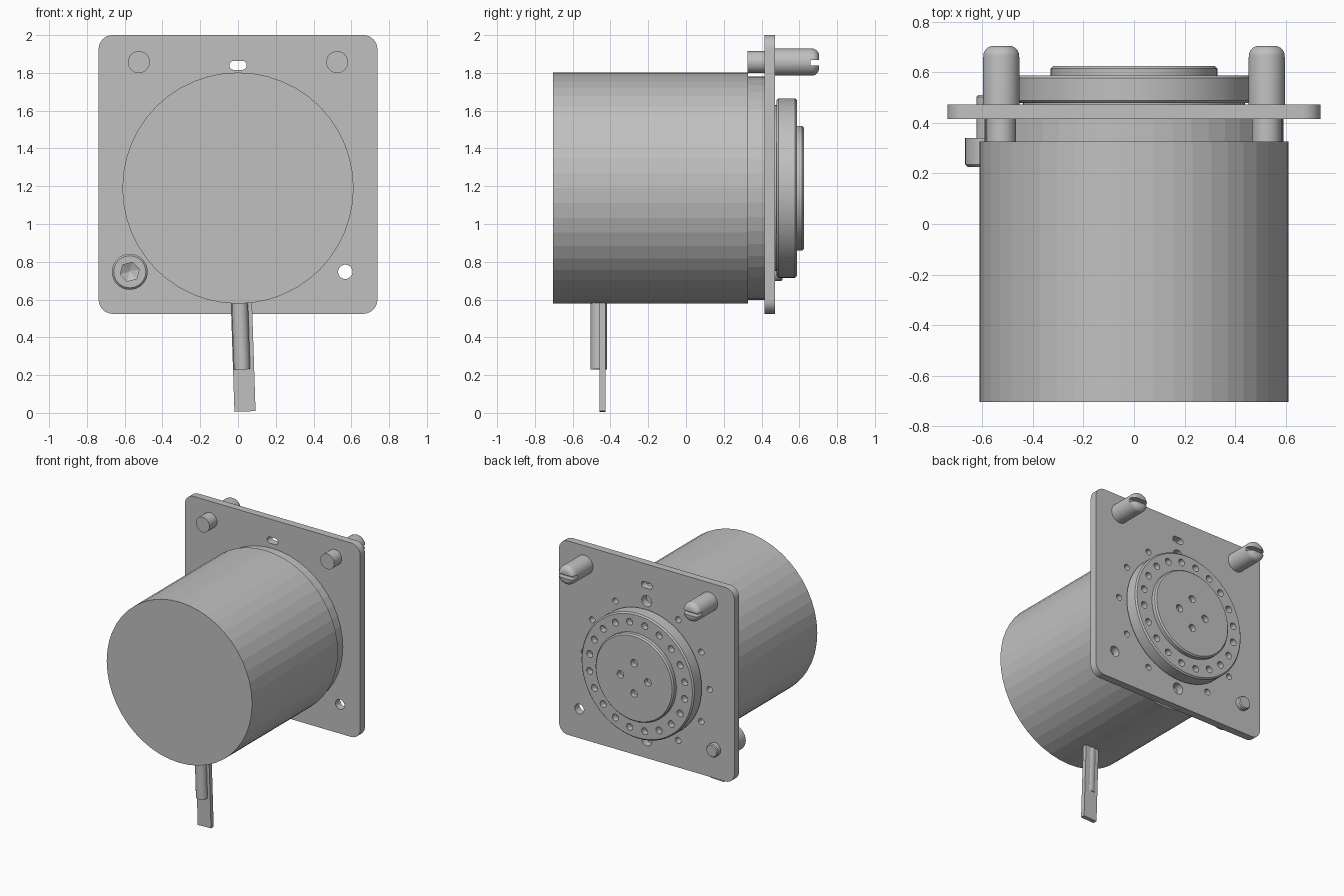
import bpy, bmesh, math
from mathutils import Matrix, Vector

cube = bpy.data.objects.get("Cube")
if cube:
    bpy.data.objects.remove(cube, do_unlink=True)

GREY = (0.53, 0.53, 0.53, 1)
metal = bpy.data.materials.new("plain grey metal")
metal.use_nodes = True
metal.diffuse_color = GREY
metal.node_tree.nodes["Principled BSDF"].inputs["Base Color"].default_value = GREY

AXIS = 1.19  # height of the motor axis


def add_lathe(bm, pts, cx, cz, n, turn=0.0):
    """Revolve (radius, y) points around a line along y."""
    rings = []
    for r, y in pts:
        rings.append([bm.verts.new((cx + r * math.cos(turn + math.tau * i / n), y,
                                    cz + r * math.sin(turn + math.tau * i / n))) for i in range(n)])
    for a, b in zip(rings, rings[1:]):
        for i in range(n):
            j = (i + 1) % n
            bm.faces.new((a[i], a[j], b[j], b[i]))
    bm.faces.new(rings[0])
    bm.faces.new(rings[-1])


def finish(bm, name, smooth=True):
    bmesh.ops.recalc_face_normals(bm, faces=bm.faces)
    mesh = bpy.data.meshes.new(name)
    bm.to_mesh(mesh)
    bm.free()
    obj = bpy.data.objects.new(name, mesh)
    bpy.context.collection.objects.link(obj)
    mesh.materials.append(metal)
    if smooth:
        shade(obj)
    return obj


def select(obj):
    bpy.ops.object.select_all(action='DESELECT')
    obj.select_set(True)
    bpy.context.view_layer.objects.active = obj


def shade(obj):
    select(obj)
    bpy.ops.object.shade_smooth_by_angle(angle=math.radians(32))


def lathe(name, pts, cx=0, cz=AXIS, n=48, smooth=True, turn=0.0):
    bm = bmesh.new()
    add_lathe(bm, pts, cx, cz, n, turn)
    return finish(bm, name, smooth)


def cut(obj, bm):
    """Subtract the cutter mesh and remove it."""
    cutter = finish(bm, "cutter", False)
    cutter.hide_render = True
    mod = obj.modifiers.new("cut", 'BOOLEAN')
    mod.operation, mod.solver, mod.object = 'DIFFERENCE', 'EXACT', cutter
    select(obj)
    bpy.ops.object.modifier_apply(modifier=mod.name)
    bpy.data.objects.remove(cutter, do_unlink=True)
    shade(obj)


def ring(bm, count, radius, hole, y0, y1, start=0.0):
    for i in range(count):
        a = start + math.tau * i / count
        add_lathe(bm, [(hole, y0), (hole, y1)], radius * math.cos(a),
                  AXIS + radius * math.sin(a), 16)


def box(bm, centre, size, turn=None):
    m = Matrix.Translation(centre) @ (turn or Matrix()) @ Matrix.Diagonal((*size, 1))
    bmesh.ops.create_cube(bm, size=1, matrix=m)


# Motor body and the collar behind it
lathe("motor_body", [(.612, -.705), (.612, .327)], smooth=False)
lathe("body_collar", [(.592, .32), (.592, .415)], smooth=False)

# Square mounting plate with rounded corners
HALF, CORNER, MID, FRONT, BACK = .738, .075, 1.2625, .415, .472
bm = bmesh.new()
outline = []
for q in range(4):
    mid = math.radians(45 + 90 * q)
    sx, sz = math.copysign(1, math.cos(mid)), math.copysign(1, math.sin(mid))
    for k in range(9):
        a = math.pi / 2 * (q + k / 8)
        outline.append(bm.verts.new((sx * (HALF - CORNER) + CORNER * math.cos(a), FRONT,
                                     MID + sz * (HALF - CORNER) + CORNER * math.sin(a))))
face = bm.faces.new(outline)
made = bmesh.ops.extrude_face_region(bm, geom=[face])
bmesh.ops.translate(bm, vec=(0, BACK - FRONT, 0),
                    verts=[v for v in made["geom"] if isinstance(v, bmesh.types.BMVert)])
plate = finish(bm, "mounting_plate", False)

# Plate holes: small ring, two larger ones, a bolt hole and a short slot
bm = bmesh.new()
for i in range(12):
    a = math.tau * i / 12
    r = .043 if i in (3, 9) else .023
    add_lathe(bm, [(r, .38), (r, .5)], .53 * math.cos(a), AXIS + .53 * math.sin(a), 16)
add_lathe(bm, [(.038, .38), (.038, .5)], .568, .747, 24)
slot = []
for i in range(24):
    a = math.tau * (i + .5) / 24
    slot.append(bm.verts.new((math.copysign(.022, math.cos(a)) + .024 * math.cos(a), .38,
                              1.84 + .024 * math.sin(a))))
made = bmesh.ops.extrude_face_region(bm, geom=[bm.faces.new(slot)])
bmesh.ops.translate(bm, vec=(0, .12, 0),
                    verts=[v for v in made["geom"] if isinstance(v, bmesh.types.BMVert)])
cut(plate, bm)

# Output flange with its ring of holes
lathe("flange_neck", [(.44, .46), (.44, .49)])
flange = lathe("output_flange", [(.465, .479), (.475, .489), (.475, .577), (.465, .587)], n=64)
bm = bmesh.new()
ring(bm, 20, .405, .026, .54, .62, math.radians(9))
cut(flange, bm)

# Raised centre disc with four holes
disc = lathe("centre_disc", [(.33, .56), (.33, .615), (.32, .625)], n=64)
bm = bmesh.new()
ring(bm, 4, .115, .028, .585, .66)
cut(disc, bm)

# Slotted pins through the upper corners
for side, label in ((1, "left"), (-1, "right")):
    x, z = side * .525, 1.857
    lathe(label + "_pin_tip", [(.058, .325), (.058, .43)], x, z, 32)
    tip = [(.032 + .04 * math.cos(math.pi / 2 * k / 6),
            .665 + .04 * math.sin(math.pi / 2 * k / 6)) for k in range(7)]
    pin = lathe(label + "_slotted_pin", [(.072, .42)] + tip, x, z, 32)
    bm = bmesh.new()
    box(bm, (x, .71, z - .003), (.2, .1, .028))
    cut(pin, bm)

# Socket bolt in the lower corner
bx, bz = -.573, .747
bolt = lathe("socket_bolt_head", [(.085, .225), (.095, .235), (.095, .34)], bx, bz, 32)
bm = bmesh.new()
add_lathe(bm, [(.052, .2), (.052, .275), (.004, .3)], bx, bz, 6, math.radians(15))
cut(bolt, bm)
lathe("bolt_shank", [(.05, .33), (.05, .503), (.043, .511)], bx, bz, 24)

# Cable sleeve and flat ribbon, hanging at a slight lean
lean = Matrix.Rotation(math.radians(-1.9), 4, 'Y')
bm = bmesh.new()
box(bm, (.027, -.441, .31), (.112, .032, .605), lean)
finish(bm, "flat_ribbon", False)
bm = bmesh.new()
bmesh.ops.create_cone(bm, cap_ends=True, segments=24, radius1=.043, radius2=.043, depth=.39,
                      matrix=Matrix.Translation(Vector((.015, -.462, .425))) @ lean)
finish(bm, "cable_sleeve")
